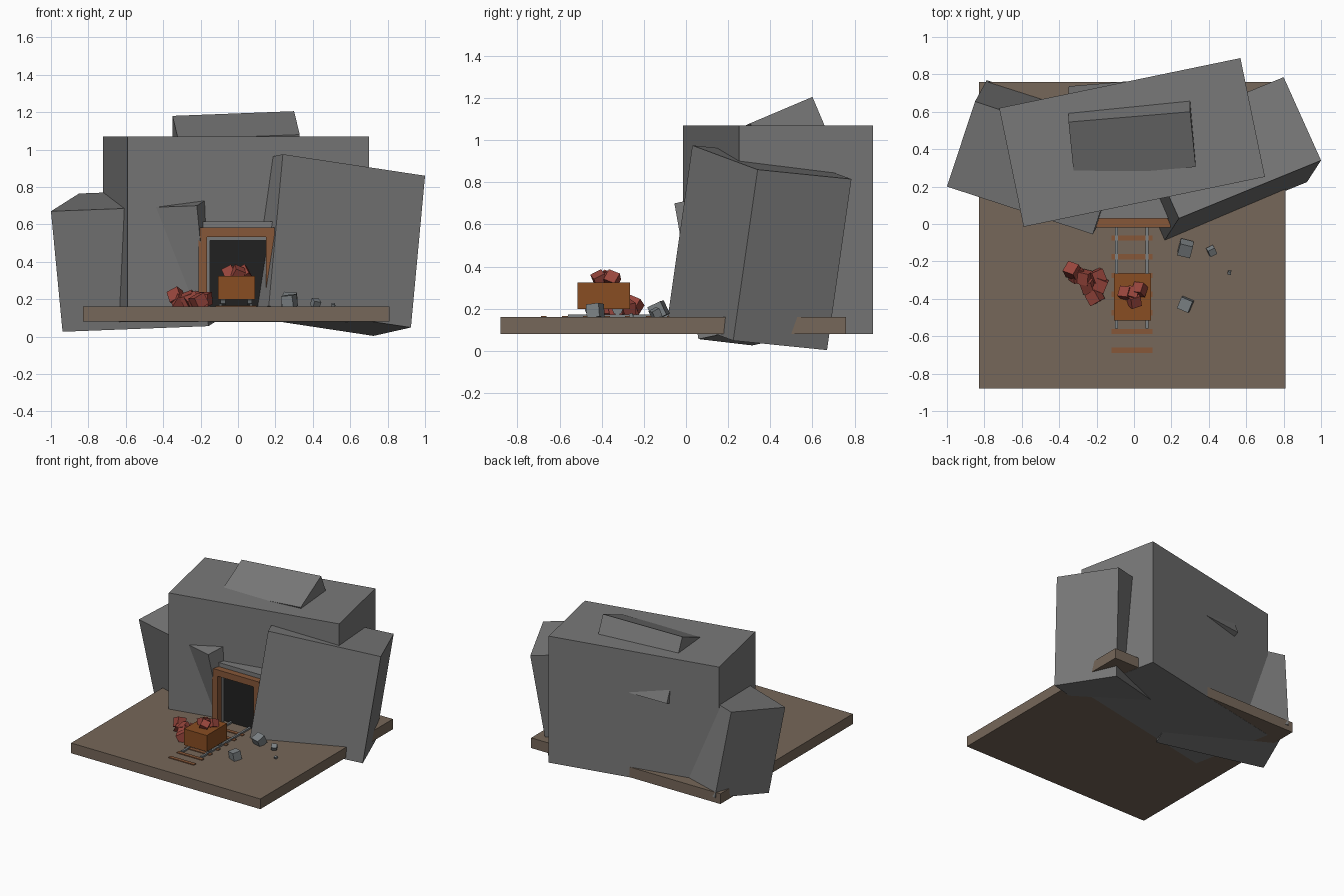
import bpy, bmesh, random
from mathutils import Vector, Matrix, Euler

random.seed(4)
if "Cube" in bpy.data.objects:
    bpy.data.objects.remove(bpy.data.objects["Cube"])


def material(name, r, g, b):
    m = bpy.data.materials.new(name)
    m.use_nodes = True
    m.diffuse_color = (r, g, b, 1)
    bsdf = next(n for n in m.node_tree.nodes if n.type == 'BSDF_PRINCIPLED')
    bsdf.inputs["Base Color"].default_value = (r, g, b, 1)
    return m


ROCK = material("rock grey", .19, .19, .19)
EARTH = material("earth brown", .18, .135, .1)
TIMBER = material("timber brown", .24, .095, .04)
CART = material("cart orange", .25, .075, .016)
ORE = material("ore red", .31, .06, .045)
DARK = material("tunnel black", .015, .015, .015)
STEEL = material("steel grey", .2, .22, .23)


def solid(name, mat, matrix):
    """Unit cube placed by a matrix."""
    mesh = bpy.data.meshes.new(name)
    bm = bmesh.new()
    bmesh.ops.create_cube(bm, size=1, matrix=matrix)
    bmesh.ops.recalc_face_normals(bm, faces=bm.faces)
    bm.to_mesh(mesh)
    bm.free()
    mesh.materials.append(mat)
    ob = bpy.data.objects.new(name, mesh)
    bpy.context.collection.objects.link(ob)
    return ob


def box(name, mat, x, y, z):
    """Upright box from its x, y and z ranges."""
    mid = Vector([(a + b) / 2 for a, b in (x, y, z)])
    size = [b - a for a, b in (x, y, z)]
    return solid(name, mat, Matrix.Translation(mid) @ Matrix.Diagonal(size + [1]))


def boulder(name, corner, u, v, depth):
    """Tilted block: one top corner, two top edges, and a depth below them."""
    c, u, v = Vector(corner), Vector(u), Vector(v)
    w = u.cross(v).normalized()
    if w.z > 0:
        w = -w
    w *= depth
    frame = Matrix((u, v, w)).transposed().to_4x4()
    return solid(name, ROCK, Matrix.Translation(c + (u + v + w) / 2) @ frame)


def lump(name, mat, pos, size):
    """Small cube turned at random."""
    turn = Euler([random.uniform(-.6, .6) for _ in range(3)]).to_matrix().to_4x4()
    return solid(name, mat, Matrix.Translation(pos) @ turn @ Matrix.Scale(size, 4))


# Ground and the mountain blocks
box("ground", EARTH, (-.83, .81), (-.88, .76), (.08, .16))
boulder("main_rock", (-.59, -.015, 1.07), (1.29, .267, 0), (-.131, .635, 0), .991)
boulder("top_rock", (-.35, .545, 1.18), (.65, .055, .025), (.03, -.295, -.125), .49)
boulder("left_side_rock", (1, .34, .86), (-.76, -.31, .115), (-.2, .445, -.045), .823)
boulder("right_side_rock", (-1, .2, .67), (.78, -.255, .03), (.15, .455, .095), .657)

# Tunnel mouth: stone lining, dark inside, timber frame
box("tunnel_roof", ROCK, (-.19, .19), (.03, .25), (.515, .615))
for side, x in (("right", -.19), ("left", .15)):
    box(side + "_tunnel_wall", ROCK, (x, x + .04), (.03, .25), (.16, .515))
box("tunnel_dark", DARK, (-.16, .16), (.05, .25), (.15, .52))
for side, x in (("right", -.21), ("left", .15)):
    box(side + "_post", TIMBER, (x, x + .045), (-.02, .03), (.16, .58))
box("lintel", TIMBER, (-.2, .195), (-.02, .03), (.533, .583))

# Track
for i in range(7):
    y = -.075 - .1 * i
    box(f"sleeper_{i}", TIMBER, (-.12, .1), (y - .014, y + .014), (.158, .166))
for side, x in (("right", -.093), ("left", .07)):
    box(side + "_rail", STEEL, (x - .008, x + .008), (-.56, .06), (.16, .173))

# Cart with wheels and a load
box("cart_body", CART, (-.107, .09), (-.515, -.265), (.198, .325))
for sx, x in (("right", -.08), ("left", .063)):
    for sy, y in (("front", -.455), ("back", -.325)):
        bpy.ops.mesh.primitive_cylinder_add(
            vertices=8, radius=.025, depth=.025, location=(x, y, .195),
            rotation=(0, 1.5708, 0))
        wheel = bpy.context.object
        wheel.name = f"{sy}_{sx}_wheel"
        wheel.data.materials.append(STEEL)
for i, (x, y) in enumerate([(-.045, -.37), (.03, -.35), (0, -.41), (-.01, -.37)]):
    lump(f"cart_ore_{i}", ORE, (x, y, .34), .058)

# Ore heap beside the track
heap = [(-.33, -.25, .215), (-.31, -.27, .19), (-.265, -.285, .2), (-.195, -.28, .2),
        (-.24, -.33, .19), (-.18, -.325, .2), (-.21, -.39, .19)]
for i, pos in enumerate(heap):
    lump(f"heap_ore_{i}", ORE, pos, .066)

# Loose stones
stones = [(.275, -.13, .07), (.415, -.145, .04), (.51, -.26, .018), (.275, -.43, .065)]
for i, (x, y, size) in enumerate(stones):
    lump(f"loose_stone_{i}", STEEL, (x, y, .16 + size * .45), size)
